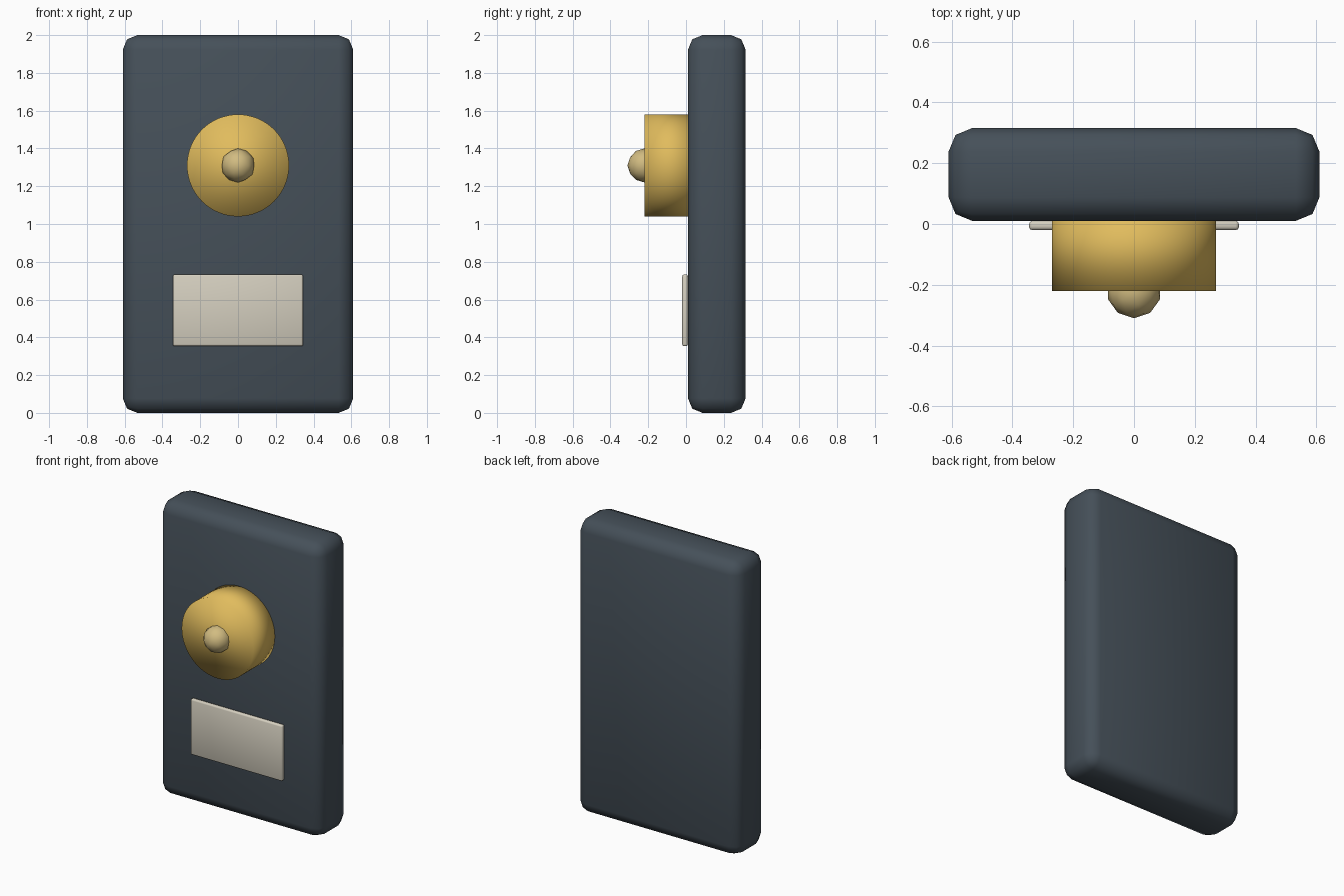
import bpy
from math import radians

cube = bpy.data.objects.get("Cube")
if cube:
    bpy.data.objects.remove(cube, do_unlink=True)


def material(name, rgb):
    mat = bpy.data.materials.new(name)
    mat.use_nodes = True
    mat.diffuse_color = (*rgb, 1)
    mat.node_tree.nodes["Principled BSDF"].inputs["Base Color"].default_value = (*rgb, 1)
    return mat


slate = material("slate", (0.06, 0.08, 0.1))
brass = material("brass", (0.75, 0.5, 0.11))
pale_brass = material("pale brass", (0.64, 0.5, 0.22))
ivory = material("ivory", (0.66, 0.62, 0.52))


def finish(name, mat):
    obj = bpy.context.object
    obj.name = name
    obj.data.materials.append(mat)
    bpy.ops.object.shade_smooth()
    return obj


def rounded_box(name, mat, size, centre, bevel):
    bpy.ops.mesh.primitive_cube_add(size=1, location=centre)
    bpy.context.object.scale = size
    bpy.ops.object.transform_apply(location=False, rotation=False, scale=True)
    obj = finish(name, mat)
    mod = obj.modifiers.new("Rounded edges", "BEVEL")
    mod.width = bevel
    mod.segments = 2


# Back panel and label plate
rounded_box("panel", slate, (1.22, 0.305, 2), (0, 0.163, 1), 0.077)
rounded_box("label_plate", ivory, (0.69, 0.03, 0.38), (0, -0.005, 0.543), 0.01)

# Round knob with a small button at its centre
bpy.ops.mesh.primitive_cylinder_add(vertices=64, radius=0.27, depth=0.28,
                                    location=(0, -0.08, 1.31), rotation=(radians(90), 0, 0))
finish("knob", brass)
bpy.ops.mesh.primitive_ico_sphere_add(subdivisions=2, radius=0.09, location=(0, -0.22, 1.31))
finish("knob_button", pale_brass)
